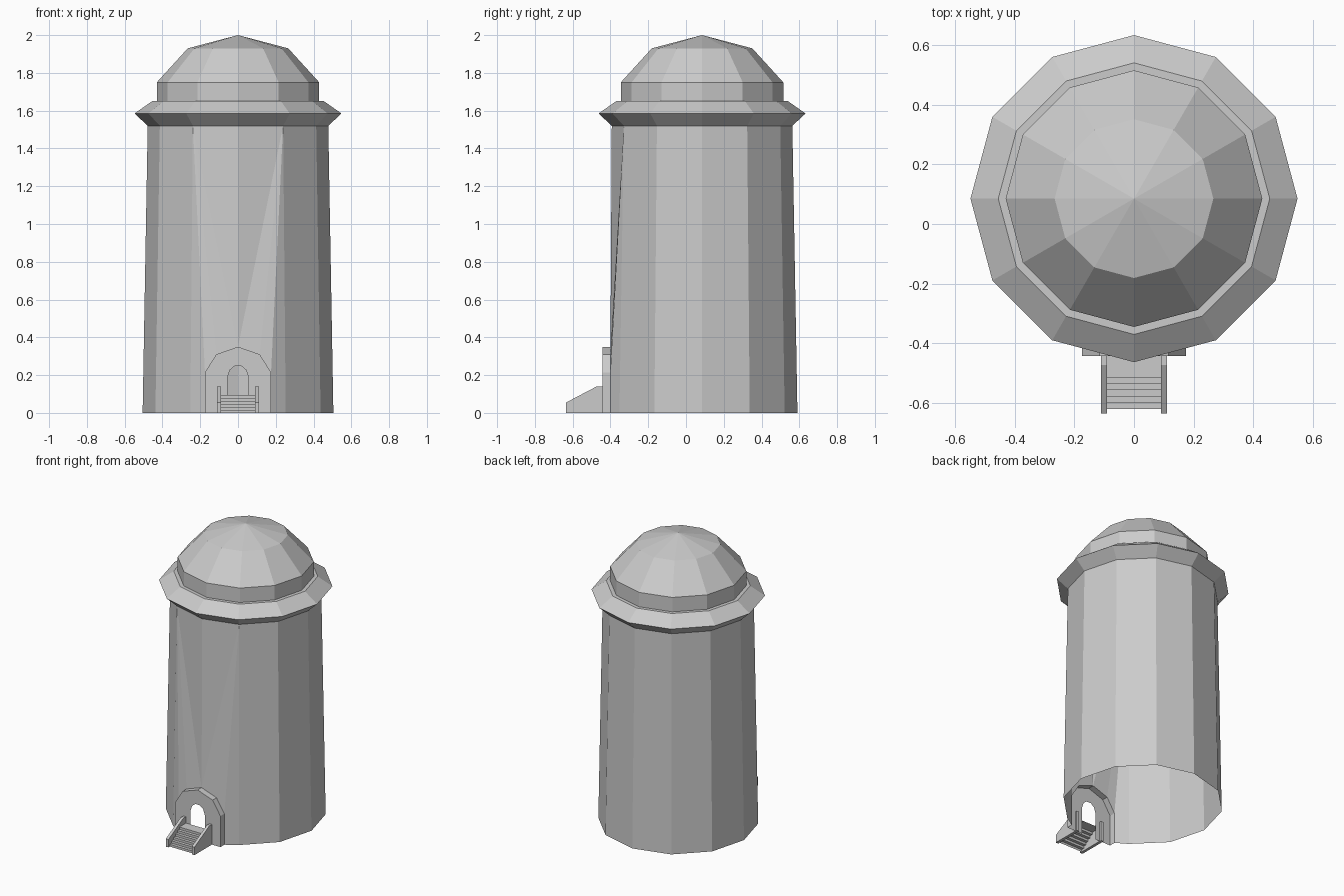
import bpy
from math import cos, sin, pi

cube = bpy.data.objects.get("Cube")
if cube:
    bpy.data.objects.remove(cube, do_unlink=True)

SIDES = 12
CENTRE_Y = 0.085
WALL_Y = -0.40
FRAME_Y = -0.443

stone = bpy.data.materials.new("grey_stone")
stone.use_nodes = True
stone.diffuse_color = (0.6, 0.6, 0.6, 1)
bsdf = next(n for n in stone.node_tree.nodes if n.type == 'BSDF_PRINCIPLED')
bsdf.inputs["Base Color"].default_value = (0.6, 0.6, 0.6, 1)


def build(name, polygons):
    """Make a flat-shaded object from polygons given as point lists."""
    verts, faces, index = [], [], {}
    for poly in polygons:
        face = []
        for p in poly:
            key = tuple(round(c, 5) for c in p)
            if key not in index:
                index[key] = len(verts)
                verts.append(key)
            face.append(index[key])
        faces.append(face)
    mesh = bpy.data.meshes.new(name)
    mesh.from_pydata(verts, [], faces)
    mesh.materials.append(stone)
    mesh.update()
    obj = bpy.data.objects.new(name, mesh)
    bpy.context.collection.objects.link(obj)
    return obj


def ring_point(i, r, z):
    a = 2 * pi * i / SIDES
    return (r * cos(a), CENTRE_Y + r * sin(a), z)


def lathe(profile, skip=()):
    """Sweep (radius, height) pairs round the tower axis, leaving out some sides."""
    polys = []
    for (r0, z0), (r1, z1) in zip(profile, profile[1:]):
        for i in range(SIDES):
            if i in skip:
                continue
            quad = [ring_point(i, r0, z0), ring_point(i + 1, r0, z0)]
            quad.append(ring_point(i + 1, r1, z1))
            if r1 > 0:
                quad.append(ring_point(i, r1, z1))
            polys.append(quad)
    return polys


def mirror(poly):
    return [(-x, y, z) for x, y, z in reversed(poly)]


def full_arch(half):
    """Complete a right-hand arch outline across the middle."""
    return half + [(-x, z) for x, z in reversed(half) if x > 0]


# Tower wall: open below, front panels fold around the doorway
arch = [(0.175, 0), (0.175, 0.215), (0.115, 0.31), (0, 0.35)]
R_BASE, R_TOP, Z_TOP = 0.505, 0.478, 1.52
wall = lathe([(R_BASE, 0), (R_TOP, Z_TOP)], skip=(8, 9))
a = [(x, WALL_Y, z) for x, z in arch]
base_corner = ring_point(10, R_BASE, 0)
top_corner = ring_point(10, R_TOP, Z_TOP)
top_middle = ring_point(9, R_TOP, Z_TOP)
panels = [
    [a[0], base_corner, top_corner, a[1]],
    [a[1], top_corner, a[2]],
    [a[2], top_corner, a[3]],
    [a[3], top_corner, top_middle],
]
build("tower_wall", wall + panels + [mirror(p) for p in panels])

# Cornice and dome
build("cornice", lathe([(R_TOP, Z_TOP), (0.548, 1.585), (0.455, 1.65), (0.42, 1.65)]))
build("dome", lathe([(0.43, 1.65), (0.43, 1.75), (0.266, 1.93), (0, 2.0)]))

# Door surround: front sheet with an arched opening, and its outer edge
outer = full_arch(arch)
opening = full_arch([(0.055, 0), (0.055, 0.19), (0.042, 0.228), (0.018, 0.248)])
front = [(x, FRAME_Y, z) for x, z in outer + opening[::-1]]
edge = [[(x0, FRAME_Y, z0), (x0, WALL_Y, z0), (x1, WALL_Y, z1), (x1, FRAME_Y, z1)]
        for (x0, z0), (x1, z1) in zip(outer, outer[1:])]
build("door_surround", [front] + edge)

# Steps: a folded sheet of risers and treads
STEPS, FOOT_Y, RUN, RISE = 6, -0.62, 0.021, 0.016
path = [(FOOT_Y, 0)]
for s in range(STEPS):
    y = FOOT_Y + s * RUN
    path += [(y, (s + 1) * RISE), (y + RUN, (s + 1) * RISE)]
path[-1] = (FRAME_Y, STEPS * RISE)
W = 0.09
build("steps", [[(-W, y0, z0), (W, y0, z0), (W, y1, z1), (-W, y1, z1)]
                for (y0, z0), (y1, z1) in zip(path, path[1:])])

# Sloping side walls of the steps
side = [(-0.635, 0), (-0.43, 0), (-0.43, 0.14), (-0.473, 0.14), (-0.635, 0.055)]
for name, x0 in (("left_step_wall", 0.09), ("right_step_wall", -0.11)):
    x1 = x0 + 0.02
    polys = [[(x1, y, z) for y, z in side], [(x0, y, z) for y, z in side[::-1]]]
    for (ya, za), (yb, zb) in zip(side, side[1:] + side[:1]):
        polys.append([(x0, ya, za), (x0, yb, zb), (x1, yb, zb), (x1, ya, za)])
    build(name, polys)
